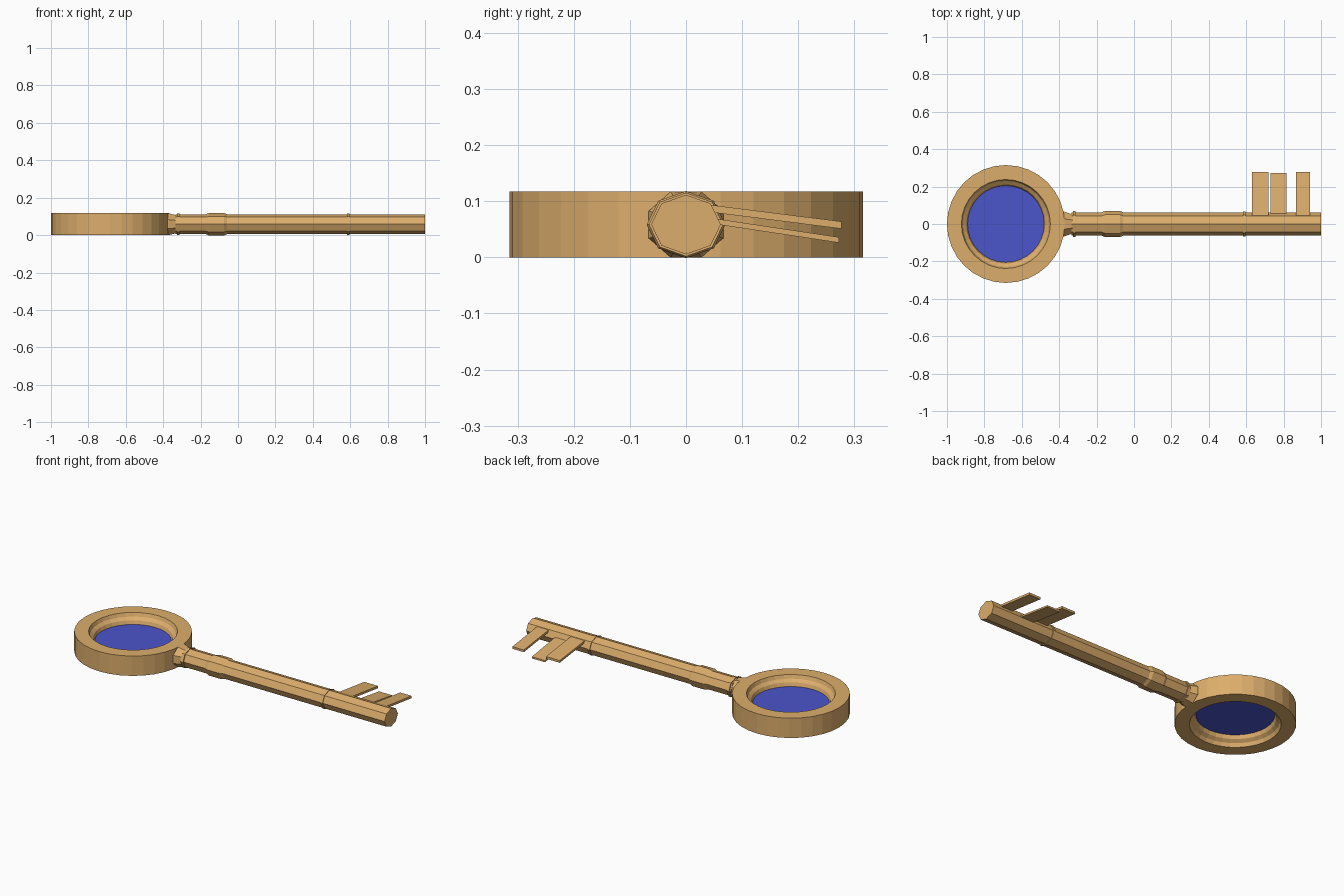
import bpy, bmesh, math

if "Cube" in bpy.data.objects:
    bpy.data.objects.remove(bpy.data.objects["Cube"])

ZC = 0.0585      # mid height of the whole key
RX = -0.685      # centre of the round bow


def material(name, rgb):
    m = bpy.data.materials.new(name)
    m.diffuse_color = (*rgb, 1)
    m.use_nodes = True
    m.node_tree.nodes["Principled BSDF"].inputs["Base Color"].default_value = m.diffuse_color
    return m


brass = material("brass", (0.72, 0.42, 0.15))
blue = material("blue_glass", (0.07, 0.09, 0.6))


def make(name, rings, mat, close_loop=False, caps=True):
    """Skin a list of vertex rings into one mesh."""
    bm = bmesh.new()
    loops = [[bm.verts.new(p) for p in r] for r in rings]
    n = len(loops[0])
    pairs = list(zip(loops, loops[1:]))
    if close_loop:
        pairs.append((loops[-1], loops[0]))
    for a, b in pairs:
        for i in range(n):
            j = (i + 1) % n
            bm.faces.new((a[i], a[j], b[j], b[i]))
    if caps and not close_loop:
        bm.faces.new(loops[0])
        bm.faces.new(loops[-1])
    bmesh.ops.recalc_face_normals(bm, faces=bm.faces)
    me = bpy.data.meshes.new(name)
    bm.to_mesh(me)
    bm.free()
    me.materials.append(mat)
    ob = bpy.data.objects.new(name, me)
    bpy.context.collection.objects.link(ob)
    return ob


def circle(r, z, n=32):
    return [(RX + r * math.cos(2 * math.pi * i / n),
             r * math.sin(2 * math.pi * i / n), z) for i in range(n)]


def octagon(x, ry, rz, turn=0.0):
    return [(x, ry * math.cos(math.pi * i / 4 + turn),
             ZC + rz * math.sin(math.pi * i / 4 + turn)) for i in range(8)]


# bow: round frame with a stepped opening, the same above and below
upper = [(0.315, ZC), (0.238, ZC), (0.230, 0.038), (0.212, 0.024), (0.205, 0.004)]
profile = [(r, ZC + h) for r, h in upper] + [(r, ZC - h) for r, h in reversed(upper)]
make("bow_frame", [circle(r, z) for r, z in profile], brass, close_loop=True)

# glass disc
make("lens", [circle(0.207, ZC - 0.003), circle(0.207, ZC + 0.003)], blue)

# flared foot joining the shaft to the bow
k = 1 / math.cos(math.pi / 8)
make("neck", [octagon(x, ry * k, rz * k, math.pi / 8) for x, ry, rz in
              [(-0.41, 0.07, ZC), (-0.372, 0.066, ZC), (-0.325, 0.05, 0.047)]], brass)

# shaft
make("shaft", [octagon(x, 0.062, 0.053) for x in (-0.335, 1.0)], brass)

# raised bands: (name, [(x, scale of the shaft section), ...])
bands = [
    ("neck_band", [(-0.327, 1.1), (-0.312, 1.1)]),
    ("collar", [(-0.172, 1.0), (-0.155, 1.13), (-0.075, 1.13), (-0.058, 1.0)]),
    ("bit_band", [(0.584, 1.07), (0.597, 1.07)]),
]
for name, stations in bands:
    make(name, [octagon(x, 0.062 * s, 0.053 * s) for x, s in stations], brass)

# teeth: thin sloping plates (x0, x1, y tip, root top z, tip top z, thickness)
teeth = [(0.63, 0.72, 0.277, 0.094, 0.064, 0.013),
         (0.73, 0.815, 0.273, 0.071, 0.036, 0.010),
         (0.865, 0.94, 0.277, 0.094, 0.064, 0.013)]
for i, (x0, x1, y, zr, zt, t) in enumerate(teeth):
    make(f"tooth_{i + 1}",
         [[(x, 0.04, zr), (x, y, zt), (x, y, zt - t), (x, 0.04, zr - t)] for x in (x0, x1)],
         brass)
